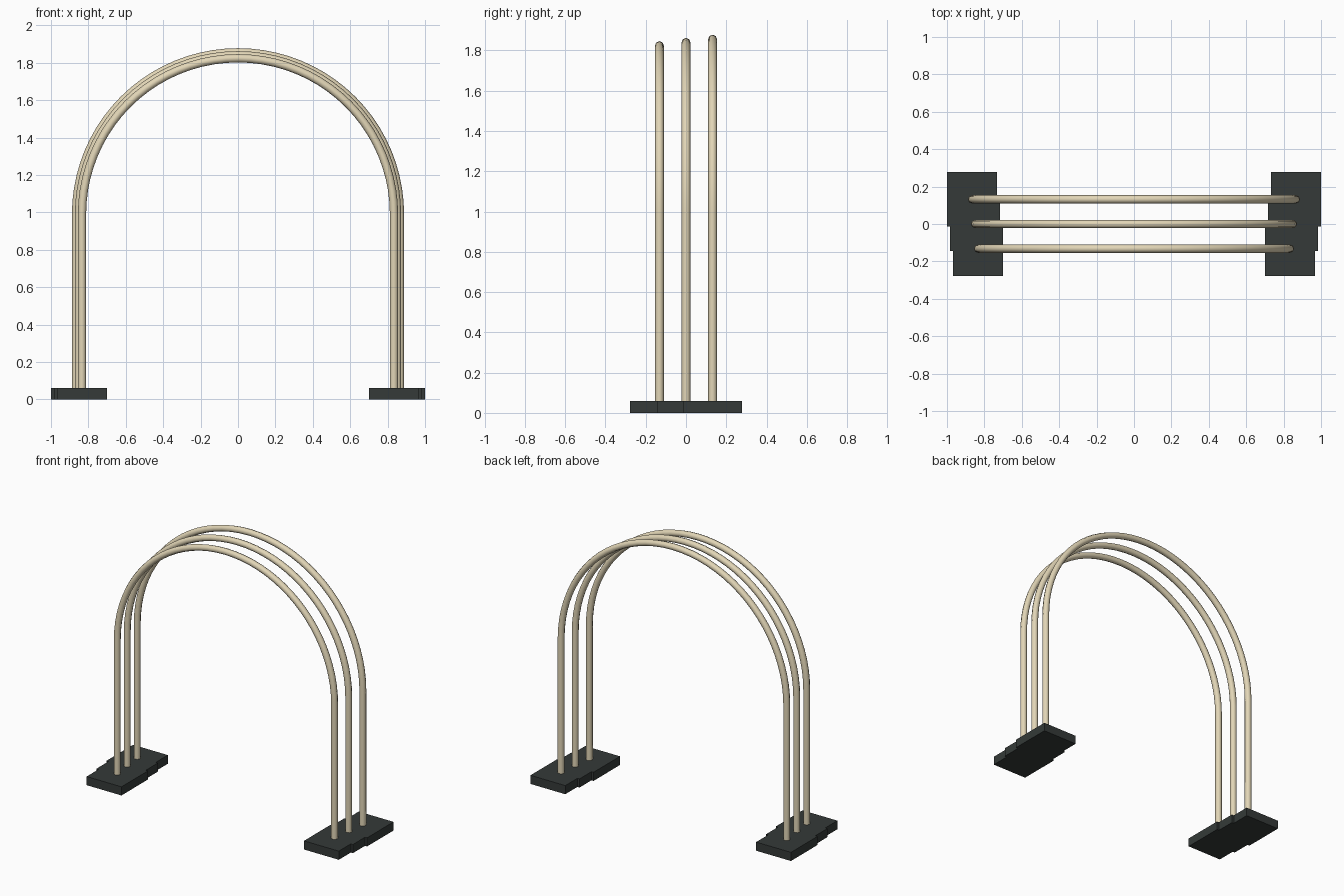
import bpy, math

if "Cube" in bpy.data.objects:
    bpy.data.objects.remove(bpy.data.objects["Cube"])

TUBE_R = 0.022     # tube radius
SPRING = 0.99      # height where the legs turn into the arc
BASE_H = 0.06


def material(name, color):
    m = bpy.data.materials.new(name)
    m.diffuse_color = (*color, 1)
    m.use_nodes = True
    m.node_tree.nodes["Principled BSDF"].inputs["Base Color"].default_value = m.diffuse_color
    return m


cream = material("cream_tube", (0.76, 0.67, 0.47))
dark = material("dark_base", (0.035, 0.042, 0.04))


def arch(name, radius, y, segments=40):
    # Leg, half circle, leg as one swept octagonal tube
    pts = [(-radius, y, 0.03)]
    for i in range(segments + 1):
        a = math.pi * (1 - i / segments)
        pts.append((radius * math.cos(a), y, SPRING + radius * math.sin(a)))
    pts.append((radius, y, 0.03))
    curve = bpy.data.curves.new(name, 'CURVE')
    curve.dimensions = '3D'
    curve.bevel_depth = TUBE_R
    curve.bevel_resolution = 2
    curve.use_fill_caps = True
    spline = curve.splines.new('POLY')
    spline.points.add(len(pts) - 1)
    for p, co in zip(spline.points, pts):
        p.co = (*co, 1)
    curve.materials.append(cream)
    ob = bpy.data.objects.new(name, curve)
    bpy.context.collection.objects.link(ob)
    bpy.ops.object.select_all(action='DESELECT')
    ob.select_set(True)
    bpy.context.view_layer.objects.active = ob
    bpy.ops.object.convert(target='MESH')
    bpy.ops.object.shade_smooth_by_angle(angle=math.radians(50))


def base(name, x, y):
    # Flat foot block under one leg
    bpy.ops.mesh.primitive_cube_add(size=1, location=(x, y, BASE_H / 2))
    ob = bpy.context.object
    ob.name = name
    ob.scale = (0.267, 0.29, BASE_H)
    bpy.ops.object.transform_apply(location=False, rotation=False, scale=True)
    ob.data.materials.append(dark)


# Three nested arches growing towards the back, each on two feet
for label, radius, y in (("front", 0.834, -0.132), ("middle", 0.85, 0), ("back", 0.866, 0.132)):
    arch(label + "_arch", radius, y)
    for side, s in (("left", -1), ("right", 1)):
        base(f"{label}_{side}_base", s * radius, y)
